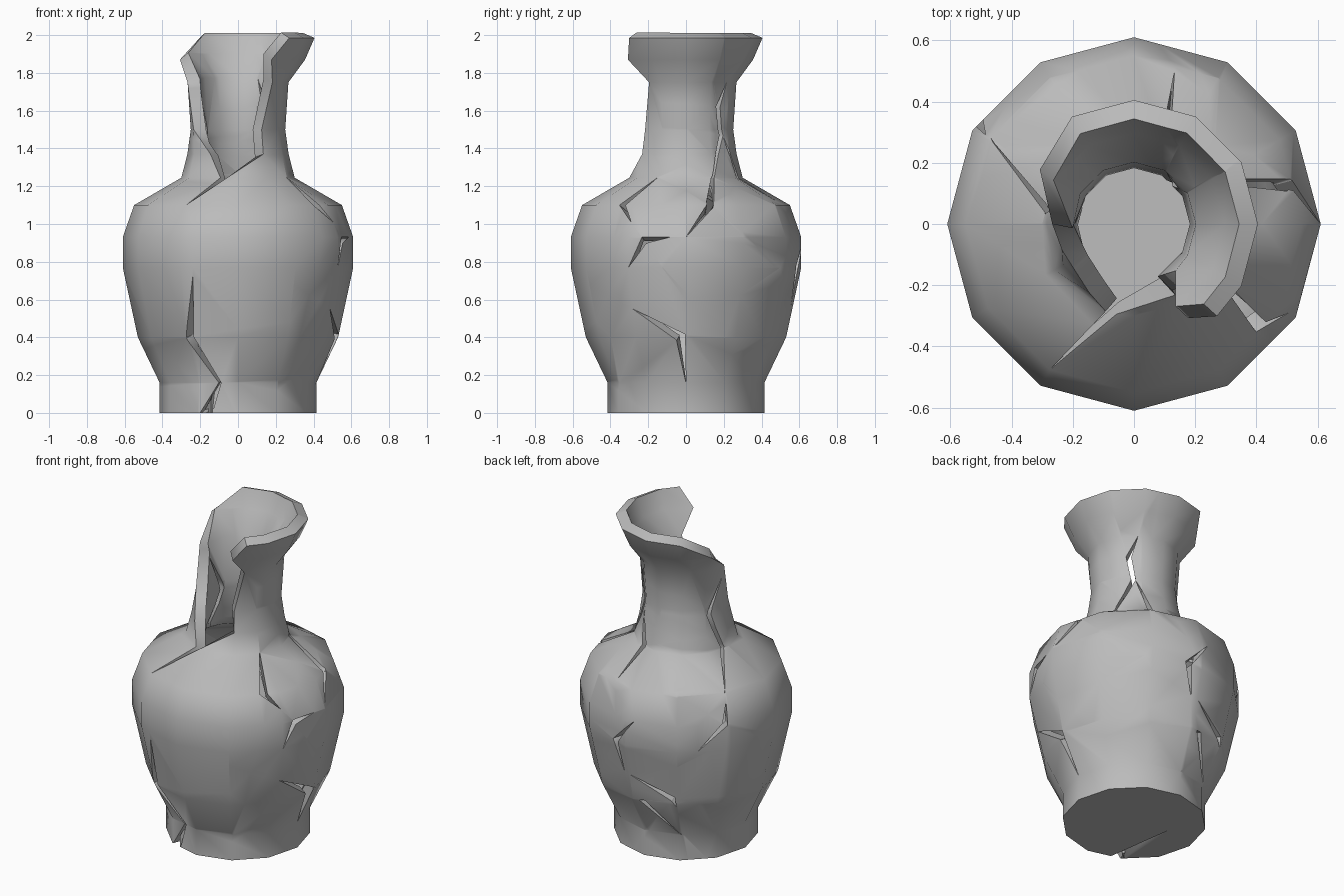
import bpy, bmesh, math
from mathutils import Vector

cube = bpy.data.objects.get("Cube")
if cube:
    bpy.data.objects.remove(cube, do_unlink=True)

# Wall profile: radius, height
PROFILE = [(.415, 0), (.415, .16), (.53, .4), (.61, .77), (.61, .93), (.55, 1.1),
           (.3, 1.245), (.268, 1.37), (.25, 1.5), (.267, 1.75), (.355, 1.87), (.405, 1.985)]
# Broken neck: first and last angle kept on each upper row
BREAK = {6: (-101, 252), 7: (-60, 237), 8: (-60, 200), 9: (-47, 180), 10: (-60, 150), 11: (-48, 120)}
# Cracks as centre lines: angle, height, half width
CRACKS = [
    [(-114, .73, 0), (-119, .4, .022), (-104, .16, .006), (-116, -.03, .035)],
    [(-30, .77, 0), (-22, .915, .02), (-8, .932, 0)],
    [(-30, .55, 0), (-3, .4, .028), (0, .16, 0)],
    [(-30, 1.25, 0), (-39, 1.1, .022), (-30, 1.01, 0)],
    [(0, .93, 0), (14, 1.1, .018), (29, 1.25, .006), (49, 1.47, .013), (43, 1.62, .015), (55, 1.75, 0)],
    [(75, 1.11, 0), (69, 1.25, .015), (52, 1.47, 0)],
    [(149, 1.1, 0), (171, 1.25, .012), (157, 1.46, .015), (178, 1.68, 0)],
    [(149, 1.05, 0), (147, .93, .016), (132, .77, 0)],
    [(95, .93, 0), (82, .77, .02), (86, .57, 0)],
    [(90, .57, 0), (117, .44, .018), (119, .39, 0)],
    [(119, .42, 0), (96, .4, .018), (122, .16, 0)],
]


def radius_at(z):
    for (r0, z0), (r1, z1) in zip(PROFILE, PROFILE[1:]):
        if z <= z1:
            return r0 + (r1 - r0) * max(0, z - z0) / (z1 - z0)
    return PROFILE[-1][0]


def polar(r, deg, z):
    a = math.radians(deg)
    return Vector((r * math.cos(a), r * math.sin(a), z))


def punch(bm, corners, direction, depth):
    """Cut a convex outline through the skin along a direction and remove the inside."""
    middle = sum(corners, Vector()) / len(corners)
    planes = []

    def inside():
        found = []
        for f in bm.faces:
            c = f.calc_center_median()
            if (c - middle).length < .5 and (c - middle).dot(direction) > -depth \
                    and all((c - co).dot(no) < 0 for co, no in planes):
                found.append(f)
        return found

    for a, b in zip(corners, corners[1:] + corners[:1]):
        normal = (b - a).cross(direction).normalized()
        if normal.dot(middle - a) > 0:
            normal.negate()
        faces = inside()
        parts = set(faces)
        for f in faces:
            parts.update(f.edges)
            parts.update(f.verts)
        bmesh.ops.bisect_plane(bm, geom=list(parts), dist=.0001, plane_co=a, plane_no=normal)
        planes.append((a, normal))
    bmesh.ops.delete(bm, geom=inside(), context='FACES')


def open_crack(bm, line):
    sections = []
    for i, (deg, z, w) in enumerate(line):
        r = radius_at(z)
        a, b = line[max(i - 1, 0)], line[min(i + 1, len(line) - 1)]
        along = Vector((math.radians(b[0] - a[0]) * r, b[1] - a[1])).normalized()
        side = Vector((-along.y, along.x)) * w
        signs = (-1, 1) if w else (0,)
        sections.append([polar(r, deg + math.degrees(s * side.x / r), z + s * side.y) for s in signs])
    for p, q in zip(sections, sections[1:]):
        corners = p + q[::-1]
        out = sum(corners, Vector())
        out.z = 0
        punch(bm, corners, out.normalized(), .2)


# Vase skin: twelve sides, open where the neck is broken away
bm = bmesh.new()
rows = []
for i, (r, z) in enumerate(PROFILE):
    first, last = BREAK.get(i, (-120, 240))
    angles = [min(max(-120 + 30 * k, first), last) for k in range(13)]
    angles[0], angles[-1] = first, last
    rows.append([bm.verts.new(polar(r, a, z)) for a in angles])
for low, high in zip(rows, rows[1:]):
    for k in range(12):
        bm.faces.new((low[k], low[k + 1], high[k + 1], high[k]))
bm.faces.new(rows[0][11::-1])
bmesh.ops.remove_doubles(bm, verts=bm.verts, dist=.0005)

# Split in the base, then the wall cracks
punch(bm, [Vector((-.22, -.36, 0)), Vector((-.14, -.4, 0)), Vector((-.21, .08, 0))], Vector((0, 0, -1)), .05)
for line in CRACKS:
    open_crack(bm, line)
bmesh.ops.remove_doubles(bm, verts=bm.verts, dist=.001)
mesh = bpy.data.meshes.new("broken_vase")
bm.to_mesh(mesh)
bm.free()
vase = bpy.data.objects.new("broken_vase", mesh)
bpy.context.collection.objects.link(vase)

# Wall thickness
shell = vase.modifiers.new("wall", 'SOLIDIFY')
shell.thickness = .065
shell.offset = -1
shell.use_even_offset = True
bpy.ops.object.select_all(action='DESELECT')
bpy.context.view_layer.objects.active = vase
vase.select_set(True)
bpy.ops.object.modifier_apply(modifier=shell.name)

# Grey clay
clay = bpy.data.materials.new("grey_clay")
clay.use_nodes = True
colour = (.5, .5, .5, 1)
clay.diffuse_color = colour
clay.node_tree.nodes["Principled BSDF"].inputs["Base Color"].default_value = colour
vase.data.materials.append(clay)
bpy.ops.object.shade_smooth_by_angle(angle=math.radians(60))
